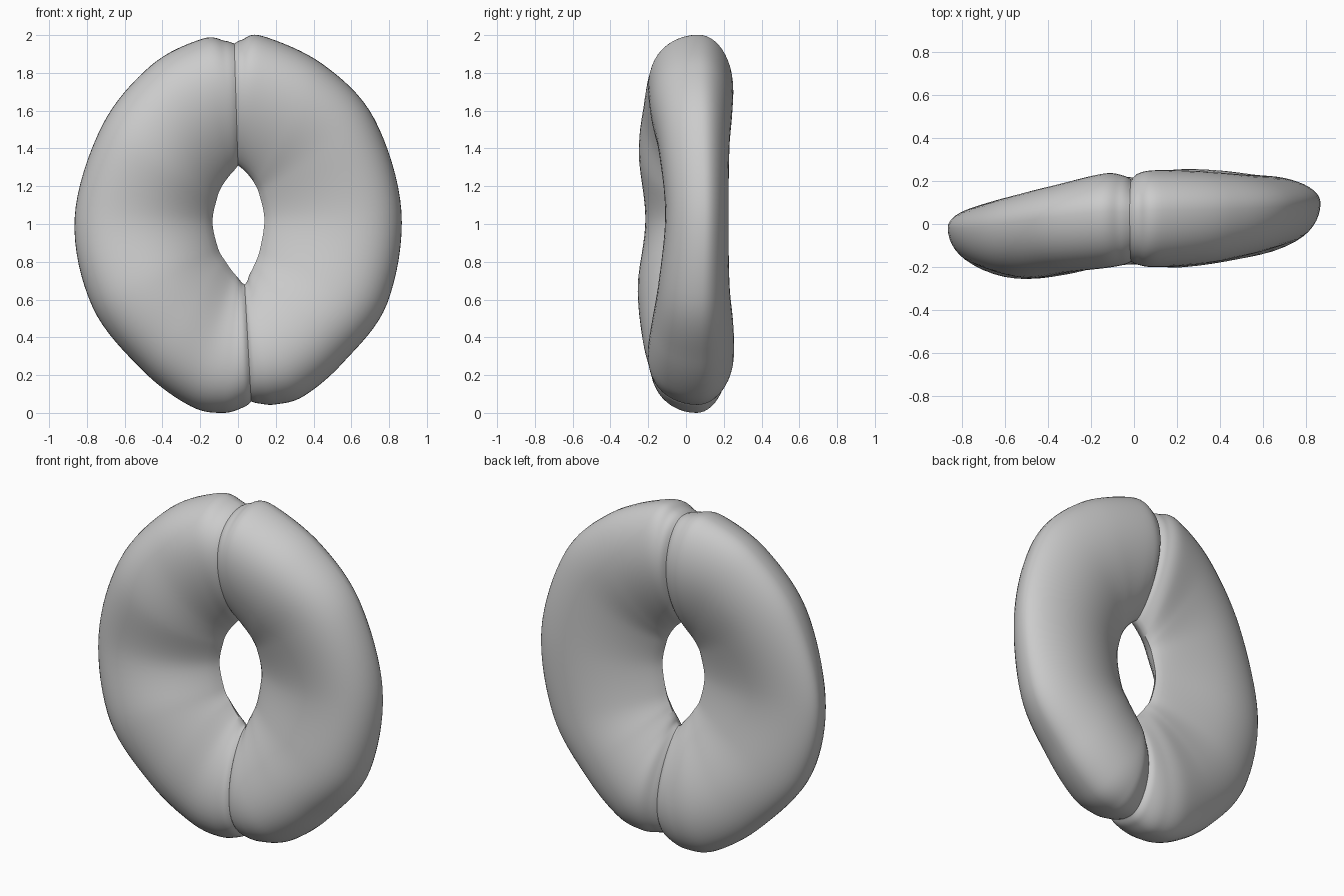
import bpy, bmesh, math

if "Cube" in bpy.data.objects:
    bpy.data.objects.remove(bpy.data.objects["Cube"])

# Stations along each lobe, top seam to bottom seam:
# outer x, outer z, inner x, inner z, front y, back y
LEFT = [
    (-.02, 1.955, 0, 1.31, -.175, .205),
    (-.07, 1.97, -.015, 1.29, -.19, .225),
    (-.19, 1.98, -.05, 1.25, -.205, .235),
    (-.46, 1.84, -.085, 1.20, -.225, .19),
    (-.72, 1.52, -.11, 1.14, -.25, .14),
    (-.865, 1.03, -.135, 1.01, -.215, .10),
    (-.77, .56, -.105, .87, -.255, .13),
    (-.50, .22, -.065, .80, -.235, .18),
    (-.25, .035, -.03, .75, -.20, .22),
    (-.08, 0, 0, .715, -.19, .22),
    (.03, .03, .02, .69, -.185, .21),
    (.07, .06, .035, .68, -.165, .19),
]
RIGHT = [
    (-.02, 1.955, 0, 1.31, -.175, .205),
    (.02, 1.975, .02, 1.295, -.19, .235),
    (.13, 1.995, .055, 1.26, -.20, .25),
    (.45, 1.845, .09, 1.21, -.185, .245),
    (.72, 1.56, .115, 1.15, -.145, .23),
    (.865, 1.07, .14, 1.02, -.11, .225),
    (.79, .58, .115, .86, -.145, .23),
    (.56, .27, .085, .78, -.18, .25),
    (.35, .09, .06, .73, -.20, .255),
    (.20, .045, .05, .70, -.20, .245),
    (.11, .05, .04, .685, -.185, .21),
    (.07, .06, .035, .68, -.165, .19),
]
STEPS, SIDES = 8, 48


def spline(points):
    """Smooth the stations with a Catmull-Rom curve."""
    p = [points[0]] + points + [points[-1]]
    rows = []
    for i in range(1, len(p) - 2):
        for s in range(STEPS):
            t = s / STEPS
            rows.append([0.5 * (2 * b + (c - a) * t + (2 * a - 5 * b + 4 * c - d) * t * t
                         + (3 * b - a - 3 * c + d) * t ** 3)
                         for a, b, c, d in zip(*p[i - 1:i + 3])])
    return rows + [list(points[-1])]


def lobe(name, stations):
    bm = bmesh.new()
    rings = []
    for ox, oz, ix, iz, yf, yb in spline(stations):
        ring = []
        mid = (yf + yb) / 2
        for k in range(SIDES):
            a = 2 * math.pi * k / SIDES
            u, w = math.cos(a), math.sin(a)
            # thickest towards the outer rim, thinner towards the hole
            f = ((1 + u) / 2) ** .7
            shift = .04 * u if u > 0 else (mid - .02) * u
            y = mid + w * (yb - yf) / 2 + shift * (1 - abs(w))
            ring.append(bm.verts.new((ix + (ox - ix) * f, y, iz + (oz - iz) * f)))
        rings.append(ring)
    for r, q in zip(rings, rings[1:]):
        for k in range(SIDES):
            n = (k + 1) % SIDES
            bm.faces.new((r[k], r[n], q[n], q[k]))
    # seam ends
    bm.faces.new(rings[0])
    bm.faces.new(rings[-1])
    bmesh.ops.recalc_face_normals(bm, faces=bm.faces)
    mesh = bpy.data.meshes.new(name)
    bm.to_mesh(mesh)
    bm.free()
    ob = bpy.data.objects.new(name, mesh)
    bpy.context.collection.objects.link(ob)
    bpy.ops.object.select_all(action='DESELECT')
    ob.select_set(True)
    bpy.context.view_layer.objects.active = ob
    bpy.ops.object.shade_smooth_by_angle(angle=math.radians(50))


# Two curved dough lobes meeting at the seams
lobe("left_lobe", LEFT)
lobe("right_lobe", RIGHT)
